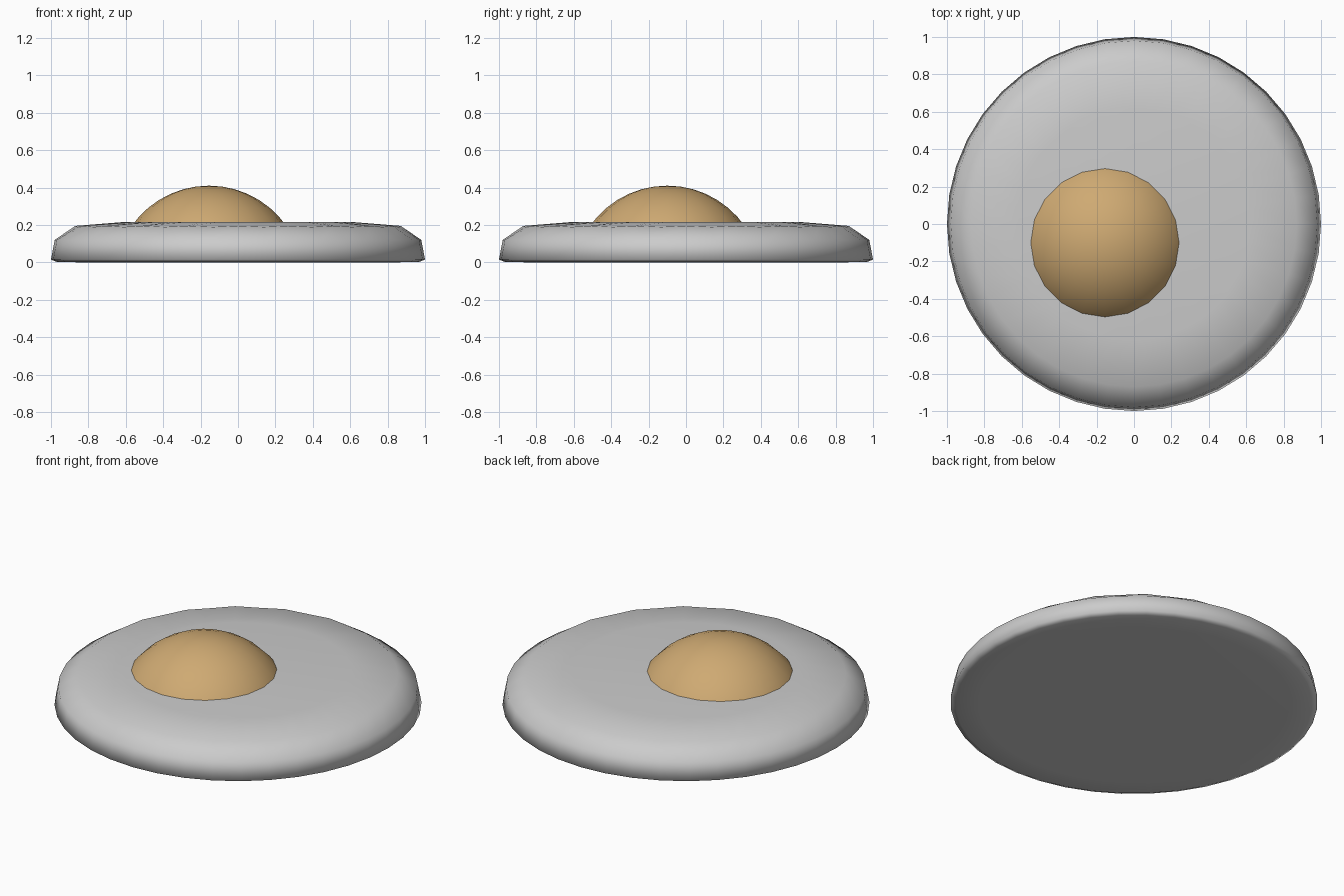
import bpy
from math import sin, cos, pi, sqrt

if "Cube" in bpy.data.objects:
    bpy.data.objects.remove(bpy.data.objects["Cube"])


def lathe(name, rings, sides, cx=0.0, cy=0.0):
    """Closed round body from (radius, z) rings, capped by centre points."""
    verts, faces = [], []
    inner = rings[1:-1]
    for r, z in inner:
        for i in range(sides):
            a = 2 * pi * i / sides
            verts.append((cx + r * cos(a), cy + r * sin(a), z))
    bottom, top = len(verts), len(verts) + 1
    verts += [(cx, cy, rings[0][1]), (cx, cy, rings[-1][1])]
    last = (len(inner) - 1) * sides
    for i in range(sides):
        j = (i + 1) % sides
        faces.append((bottom, j, i))
        faces.append((top, last + i, last + j))
        for k in range(0, last, sides):
            faces.append((k + i, k + j, k + sides + j, k + sides + i))
    mesh = bpy.data.meshes.new(name)
    mesh.from_pydata(verts, [], faces)
    mesh.polygons.foreach_set("use_smooth", [True] * len(faces))
    ob = bpy.data.objects.new(name, mesh)
    bpy.context.collection.objects.link(ob)
    return ob


# Egg white: flat base, rounded rim, gently raised top
white = lathe("egg_white", [(0, 0), (0.85, 0.0), (0.97, 0.003), (1.0, 0.015),
                            (0.98, 0.12), (0.87, 0.195), (0.62, 0.215), (0, 0.217)], 40)
# The rim's upper edge is slightly faceted: every second point dips
for i in range(1, 40, 2):
    white.data.vertices[4 * 40 + i].co.z -= 0.006

# Yolk: spherical dome sunk into the white
R, zc = 0.505, -0.095
dome = [(0, 0.1), (0.455, 0.12)]
dome += [(R * cos(t), zc + R * sin(t)) for t in [pi * d / 180 for d in (34, 42, 50, 58, 66, 74, 82)]]
dome.append((0, zc + R))
yolk = lathe("yolk", dome, 20, -0.155, -0.1)
mat = bpy.data.materials.new("yolk_colour")
mat.diffuse_color = (0.62, 0.40, 0.17, 1)
mat.use_nodes = True
mat.node_tree.nodes["Principled BSDF"].inputs["Base Color"].default_value = mat.diffuse_color
yolk.data.materials.append(mat)
